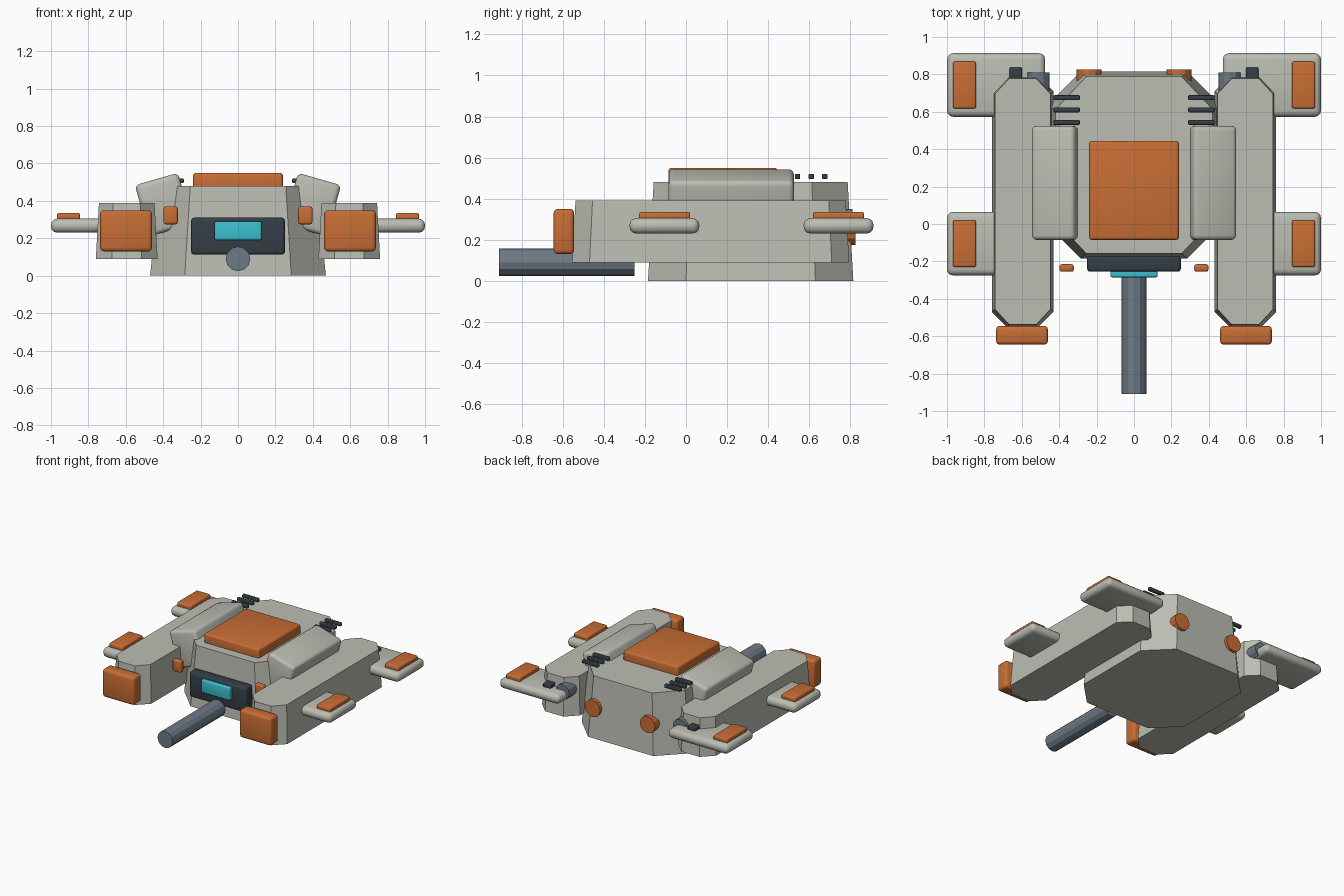
import bpy, bmesh, math
from mathutils import Vector

cube = bpy.data.objects.get("Cube")
if cube:
    bpy.data.objects.remove(cube, do_unlink=True)


def material(name, r, g, b):
    m = bpy.data.materials.new(name)
    m.use_nodes = True
    m.diffuse_color = (r, g, b, 1)
    bsdf = next(n for n in m.node_tree.nodes if n.type == 'BSDF_PRINCIPLED')
    bsdf.inputs["Base Color"].default_value = (r, g, b, 1)
    return m


GREY = material("pale_grey", 0.50, 0.51, 0.45)
ORANGE = material("orange", 0.58, 0.155, 0.035)
DARK = material("dark_slate", 0.035, 0.048, 0.062)
STEEL = material("steel_blue", 0.155, 0.195, 0.24)
CYAN = material("cyan", 0.045, 0.53, 0.63)


def finish(name, bm, mat, loc=(0, 0, 0)):
    bmesh.ops.recalc_face_normals(bm, faces=bm.faces)
    mesh = bpy.data.meshes.new(name)
    bm.to_mesh(mesh)
    bm.free()
    mesh.materials.append(mat)
    ob = bpy.data.objects.new(name, mesh)
    ob.location = loc
    bpy.context.collection.objects.link(ob)
    return ob


def box(name, lo, hi, mat, bevel, tilt=0):
    """Rounded box between two corners, optionally rolled about y."""
    lo, hi = Vector(lo), Vector(hi)
    bm = bmesh.new()
    bmesh.ops.create_cube(bm, size=1)
    bmesh.ops.scale(bm, vec=hi - lo, verts=bm.verts)
    ob = finish(name, bm, mat, (lo + hi) / 2)
    ob.rotation_euler.y = tilt
    mod = ob.modifiers.new("rounding", 'BEVEL')
    mod.width, mod.segments = bevel, 3
    bpy.ops.object.select_all(action='DESELECT')
    ob.select_set(True)
    bpy.context.view_layer.objects.active = ob
    bpy.ops.object.modifier_apply(modifier=mod.name)
    bpy.ops.object.shade_smooth_by_angle(angle=math.radians(40))
    return ob


def octagon_block(name, centre, half, cut, z0, z1, top_scale, mat):
    """Tapered prism with chamfered corners."""
    hx, hy = half
    outline = [(hx - cut, -hy), (hx, cut - hy), (hx, hy - cut), (hx - cut, hy)]
    outline += [(-x, -y) for x, y in outline]
    bm = bmesh.new()
    base = [bm.verts.new((x, y, z0)) for x, y in outline]
    top = [bm.verts.new((x * top_scale[0], y * top_scale[1], z1)) for x, y in outline]
    bm.faces.new(base)
    bm.faces.new(top)
    for i in range(8):
        j = (i + 1) % 8
        bm.faces.new((base[i], base[j], top[j], top[i]))
    return finish(name, bm, mat, (*centre, 0))


def rod(name, centre, radius, length, mat, sides=12):
    """Faceted cylinder lying along y."""
    bm = bmesh.new()
    bmesh.ops.create_cone(bm, cap_ends=True, segments=sides, radius1=radius,
                          radius2=radius, depth=length)
    ob = finish(name, bm, mat, centre)
    ob.rotation_euler.x = math.pi / 2
    return ob


def mirrored(ob, side):
    """Flip a left-hand part to the right when side is -1."""
    if side < 0:
        ob.location.x *= -1
        ob.rotation_euler.y *= -1
    ob.name += "_left" if side > 0 else "_right"


# Central hull with roof hatch
octagon_block("hull", (0, 0.315), (0.47, 0.5), 0.185, 0, 0.48, (0.895, 0.945), GREY)
box("roof_hatch", (-0.24, -0.085, 0.44), (0.24, 0.445, 0.55), ORANGE, 0.015)

# Front sensor and barrel
box("sensor_housing", (-0.25, -0.255, 0.113), (0.25, -0.17, 0.31), DARK, 0.015)
box("sensor_window", (-0.125, -0.285, 0.19), (0.125, -0.24, 0.29), CYAN, 0.008)
rod("barrel", (0, -0.58, 0.09), 0.066, 0.66, STEEL)

for side in (1, -1):
    parts = []
    # Side pod with front bumper
    parts.append(octagon_block("side_pod", (0.595, 0.12), (0.165, 0.675), 0.085,
                               0.09, 0.39, (0.9, 0.975), GREY))
    parts.append(box("pod_bumper", (0.46, -0.645, 0.13), (0.737, -0.545, 0.35), ORANGE, 0.02))
    # Fins and their pads
    for label, y in (("front", -0.105), ("rear", 0.743)):
        parts.append(box(label + "_fin", (0.475, y - 0.17, 0.23), (1, y + 0.17, 0.305),
                         GREY, 0.033))
        parts.append(box(label + "_fin_pad", (0.845, y - 0.125, 0.295),
                         (0.968, y + 0.125, 0.335), ORANGE, 0.01))
    # Tilted shoulder armour
    parts.append(box("shoulder_armour", (0.277, -0.085, 0.238), (0.517, 0.525, 0.522),
                     GREY, 0.025, math.radians(16)))
    # Vent bars
    for y in (0.543, 0.61, 0.676):
        parts.append(box("vent_bar", (0.29, y - 0.013, 0.495), (0.43, y + 0.013, 0.521),
                         DARK, 0.006))
    # Front marker light
    parts.append(box("marker_light", (0.322, -0.255, 0.275), (0.398, -0.215, 0.37),
                     ORANGE, 0.012))
    # Rear lamp, exhaust and latch
    parts.append(rod("rear_lamp", (0.24, 0.795, 0.24), 0.067, 0.06, ORANGE))
    parts.append(rod("exhaust", (0.513, 0.75, 0.29), 0.06, 0.12, STEEL))
    parts.append(box("rear_latch", (0.598, 0.76, 0.285), (0.665, 0.838, 0.333), DARK, 0.008))
    for part in parts:
        mirrored(part, side)
